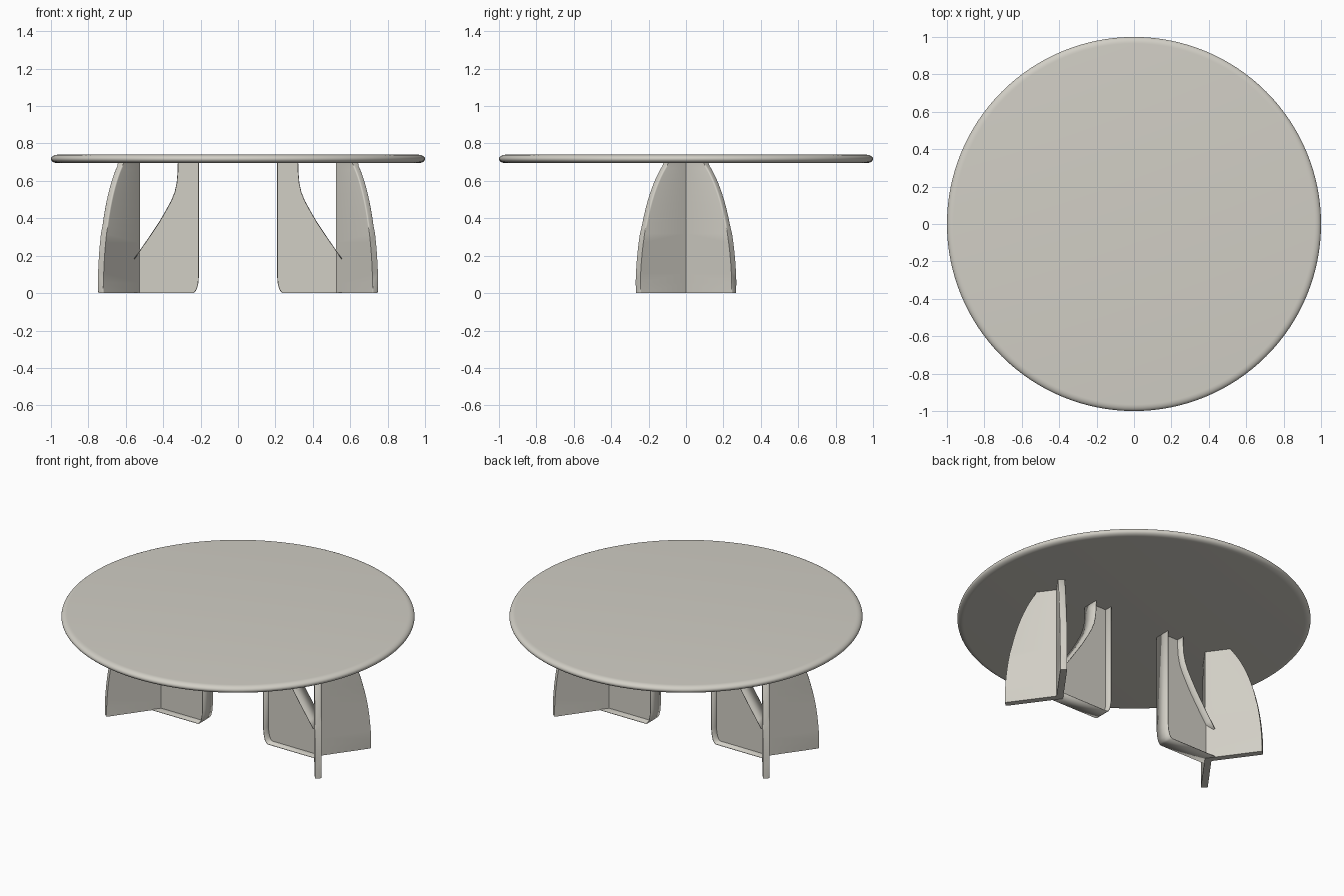
import bpy, bmesh, math

if "Cube" in bpy.data.objects:
    bpy.data.objects.remove(bpy.data.objects["Cube"])

mat = bpy.data.materials.new("warm_light_grey")
mat.diffuse_color = (0.64, 0.62, 0.56, 1)
mat.use_nodes = True
mat.node_tree.nodes["Principled BSDF"].inputs["Base Color"].default_value = mat.diffuse_color
TOP = 0.70


def finish(bm, name, angle=35):
    bmesh.ops.recalc_face_normals(bm, faces=bm.faces)
    me = bpy.data.meshes.new(name)
    bm.to_mesh(me)
    bm.free()
    me.materials.append(mat)
    ob = bpy.data.objects.new(name, me)
    bpy.context.collection.objects.link(ob)
    bpy.ops.object.select_all(action='DESELECT')
    ob.select_set(True)
    bpy.context.view_layer.objects.active = ob
    bpy.ops.object.shade_smooth_by_angle(angle=math.radians(angle))
    return ob


# round table top with a fully rounded rim
def table_top():
    bm = bmesh.new()
    n, k = 128, 12
    rings = []
    for i in range(k + 1):
        a = math.pi / 2 - math.pi * i / k
        r, z = 0.965 + 0.035 * math.cos(a), 0.7175 + 0.0225 * math.sin(a)
        rings.append([bm.verts.new((r * math.cos(2 * math.pi * j / n),
                                    r * math.sin(2 * math.pi * j / n), z)) for j in range(n)])
    for a, b in zip(rings, rings[1:]):
        for j in range(n):
            bm.faces.new((a[j], a[(j + 1) % n], b[(j + 1) % n], b[j]))
    bm.faces.new(rings[0])
    bm.faces.new(rings[-1])
    finish(bm, "table_top")


# slanted outer fin with an elliptical outer edge; sx, sy choose the quadrant
def outer_fin(name, sx, sy):
    bm = bmesh.new()
    rows, n = [], 20
    for i in range(n + 1):
        z = TOP * math.sin(math.pi / 2 * i / n)
        s = math.sqrt(1 - (z / 0.775) ** 2)
        bx, by = 0.525 + 0.195 * s, 0.27 * s
        plan = [(0.525, 0), (bx, by), (bx + 0.03, by - 0.025), (0.572, 0)]
        rows.append([bm.verts.new((sx * x, sy * y, z)) for x, y in plan])
    for a, b in zip(rows, rows[1:]):
        for j in range(4):
            bm.faces.new((a[j], a[(j + 1) % 4], b[(j + 1) % 4], b[j]))
    bm.faces.new(rows[0])
    bm.faces.new(rows[-1])
    # soften the two long outer edges
    edges = [bm.edges.get((a[j], b[j])) for a, b in zip(rows, rows[1:]) for j in (1, 2)]
    bmesh.ops.bevel(bm, geom=edges, offset=0.008, segments=3, profile=0.5, affect='EDGES')
    finish(bm, name)


SLOPE = [(0.32, 0.70), (0.321, 0.65), (0.326, 0.59), (0.337, 0.54), (0.355, 0.495),
         (0.385, 0.44), (0.42, 0.38), (0.47, 0.305), (0.525, 0.225), (0.555, 0.182)]
TIP = [(0.555, 0.002), (0.24, 0.002), (0.23, 0.009), (0.221, 0.025), (0.214, 0.055),
       (0.211, 0.09), (0.211, 0.70)]


# thin central web of the inner fin
def inner_web(name, sx):
    bm = bmesh.new()
    pts = SLOPE + TIP
    front = [bm.verts.new((sx * x, -0.004, z)) for x, z in pts]
    back = [bm.verts.new((sx * x, 0.004, z)) for x, z in pts]
    bm.faces.new(front)
    bm.faces.new(back)
    for i in range(len(pts)):
        j = (i + 1) % len(pts)
        bm.faces.new((front[i], front[j], back[j], back[i]))
    finish(bm, name)


# thin wide band following an edge of the inner fin
def flange(name, path, sx):
    bm = bmesh.new()
    a = [bm.verts.new((sx * x, -0.05, z)) for x, z in path]
    b = [bm.verts.new((sx * x, 0.05, z)) for x, z in path]
    for i in range(len(path) - 1):
        bm.faces.new((a[i], a[i + 1], b[i + 1], b[i]))
    ob = finish(bm, name)
    m = ob.modifiers.new("thickness", 'SOLIDIFY')
    m.thickness, m.offset = 0.004, 0


table_top()
for sx, side in ((1, "right"), (-1, "left")):
    outer_fin(side + "_leg_front_fin", sx, -1)
    outer_fin(side + "_leg_back_fin", sx, 1)
    inner_web(side + "_leg_inner_web", sx)
    flange(side + "_leg_sloped_flange", SLOPE, sx)
    flange(side + "_leg_inner_flange", TIP, sx)
